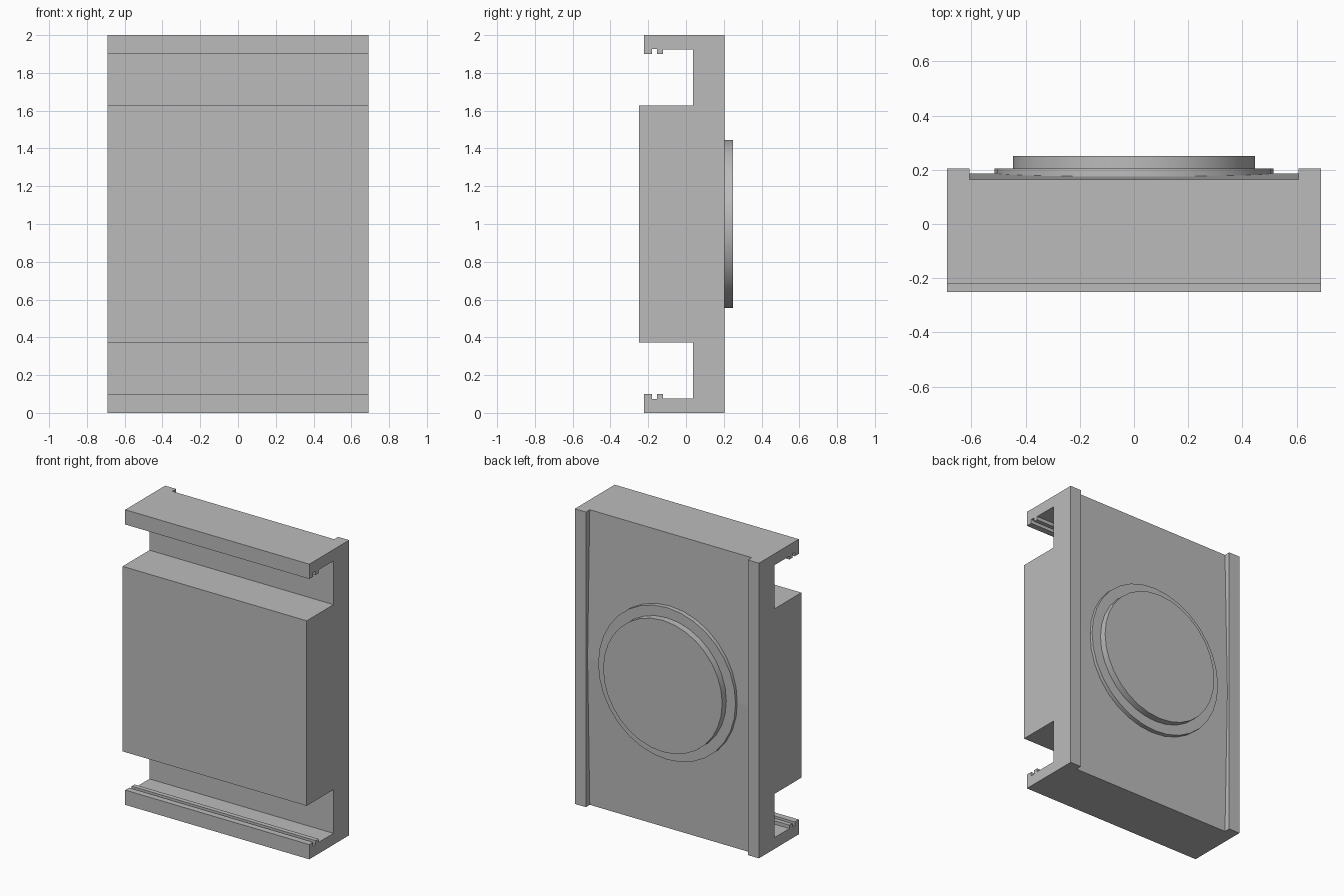
import bpy
import bmesh
import math
from mathutils import Matrix

cube = bpy.data.objects.get("Cube")
if cube:
    bpy.data.objects.remove(cube, do_unlink=True)

HALF_WIDTH = 0.69
MIDDLE = 1.0

grey = bpy.data.materials.new("light_grey")
grey.use_nodes = True
colour = (0.5, 0.5, 0.5, 1)
grey.diffuse_color = colour
grey.node_tree.nodes["Principled BSDF"].inputs["Base Color"].default_value = colour


def finish(name, bm):
    bmesh.ops.recalc_face_normals(bm, faces=bm.faces)
    mesh = bpy.data.meshes.new(name)
    bm.to_mesh(mesh)
    bm.free()
    mesh.materials.append(grey)
    obj = bpy.data.objects.new(name, mesh)
    bpy.context.collection.objects.link(obj)
    return obj


def select_only(obj):
    bpy.ops.object.select_all(action="DESELECT")
    obj.select_set(True)
    bpy.context.view_layer.objects.active = obj


def extrude_profile(name, lower, half_width):
    """Mirror a lower-half (y, z) outline about mid height and extrude it along x."""
    outline = lower + [(y, 2 * MIDDLE - z) for y, z in reversed(lower)]
    bm = bmesh.new()
    face = bm.faces.new([bm.verts.new((-half_width, y, z)) for y, z in outline])
    new = bmesh.ops.extrude_face_region(bm, geom=[face])["geom"]
    verts = [v for v in new if isinstance(v, bmesh.types.BMVert)]
    bmesh.ops.translate(bm, vec=(2 * half_width, 0, 0), verts=verts)
    return finish(name, bm)


def back_disc(name, radius, y_start, y_end):
    bm = bmesh.new()
    bmesh.ops.create_cone(bm, cap_ends=True, segments=32, radius1=radius,
                          radius2=radius, depth=y_end - y_start)
    place = Matrix.Translation((0, (y_start + y_end) / 2, MIDDLE))
    bm.transform(place @ Matrix.Rotation(math.pi / 2, 4, "X"))
    obj = finish(name, bm)
    select_only(obj)
    bpy.ops.object.shade_smooth_by_angle(angle=math.radians(35))
    return obj


# Body: raised front block, two channels and ridged lips
body = extrude_profile("body", [
    (0.205, 0), (-0.222, 0), (-0.222, 0.1),
    (-0.18, 0.1), (-0.18, 0.073), (-0.153, 0.073), (-0.153, 0.1),
    (-0.122, 0.1), (-0.122, 0.077), (0.037, 0.077),
    (0.037, 0.373), (-0.25, 0.373),
], HALF_WIDTH)

# Shallow back recess, slightly deeper toward top and bottom, between side rails
cutter = extrude_profile("recess_cutter", [
    (0.187, MIDDLE), (0.161, -0.1), (0.3, -0.1),
][::-1][:2] + [(0.187, MIDDLE - 0.001)], 0.607)
cutter.hide_render = True
recess = body.modifiers.new("back_recess", "BOOLEAN")
recess.operation = "DIFFERENCE"
recess.solver = "EXACT"
recess.object = cutter
select_only(body)
bpy.ops.object.modifier_apply(modifier=recess.name)
bpy.data.objects.remove(cutter, do_unlink=True)

# Stepped round boss on the back
back_disc("boss_ring", 0.515, 0.12, 0.205)
back_disc("boss_disc", 0.446, 0.13, 0.25)
